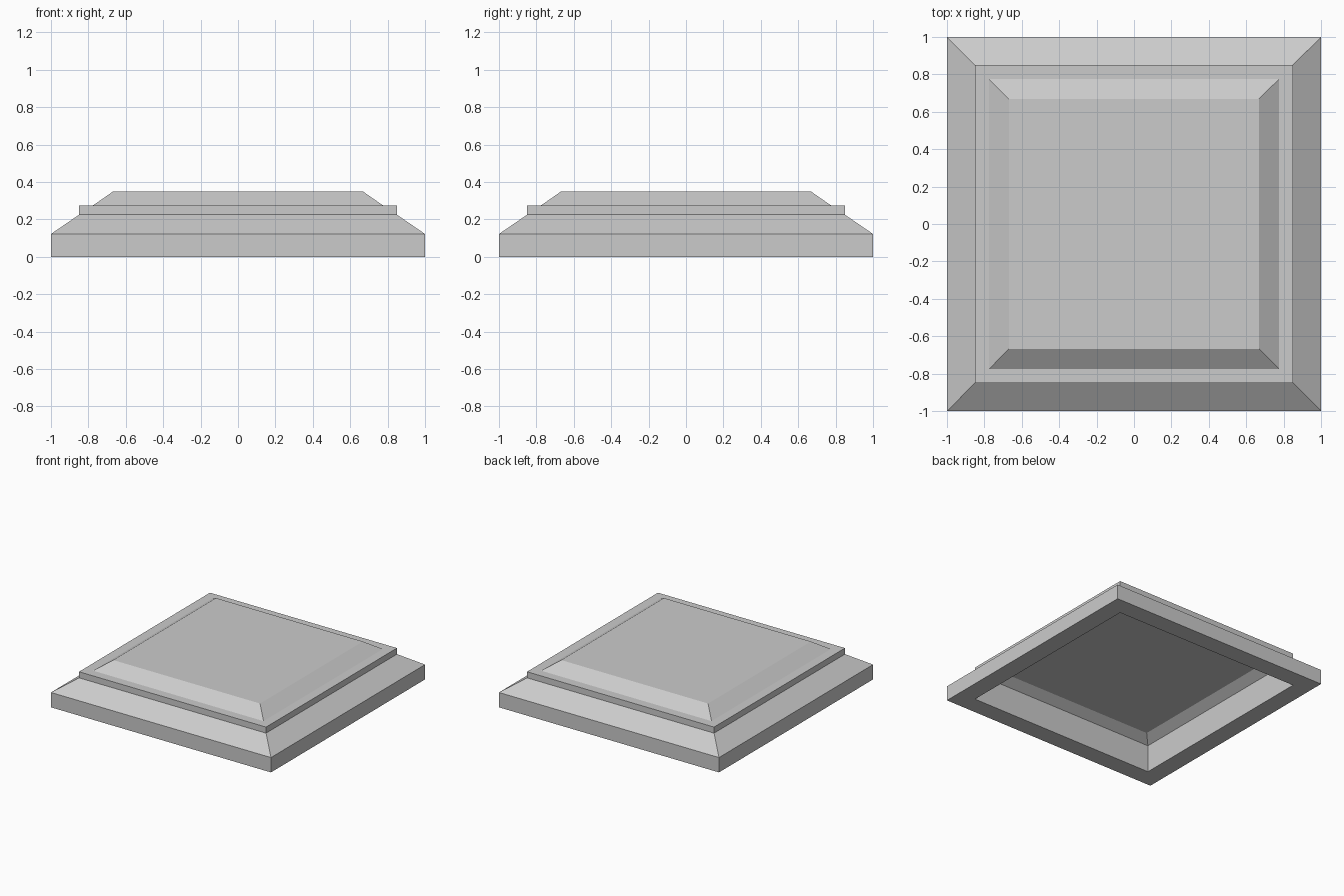
import bpy
import bmesh

if "Cube" in bpy.data.objects:
    bpy.data.objects.remove(bpy.data.objects["Cube"])


def square_loft(name, profile, closed=False, cap=False):
    """Loft square rings through (half_width, z) profile points."""
    bm = bmesh.new()
    rings = [[bm.verts.new((sx * h, sy * h, z))
              for sx, sy in ((-1, -1), (1, -1), (1, 1), (-1, 1))]
             for h, z in profile]
    pairs = list(zip(rings, rings[1:]))
    if closed:
        pairs.append((rings[-1], rings[0]))
    for a, b in pairs:
        for i in range(4):
            j = (i + 1) % 4
            bm.faces.new((a[i], a[j], b[j], b[i]))
    if cap:
        bm.faces.new(rings[-1])
    mesh = bpy.data.meshes.new(name)
    bm.to_mesh(mesh)
    bm.free()
    obj = bpy.data.objects.new(name, mesh)
    bpy.context.collection.objects.link(obj)
    return obj


# Hollow base with straight sides and a sloped shoulder
square_loft("base_frame",
            [(0.85, 0.225), (0.85, 0), (1, 0), (1, 0.122)], closed=True)

# Thin slab: sloped underside inside the hollow, upright rim, flat top
square_loft("middle_slab",
            [(0.775, 0.275), (0.85, 0.225), (0.85, 0.275)], cap=True)

# Bevelled top panel standing on the slab
square_loft("top_panel", [(0.775, 0.275), (0.667, 0.35)], cap=True)
